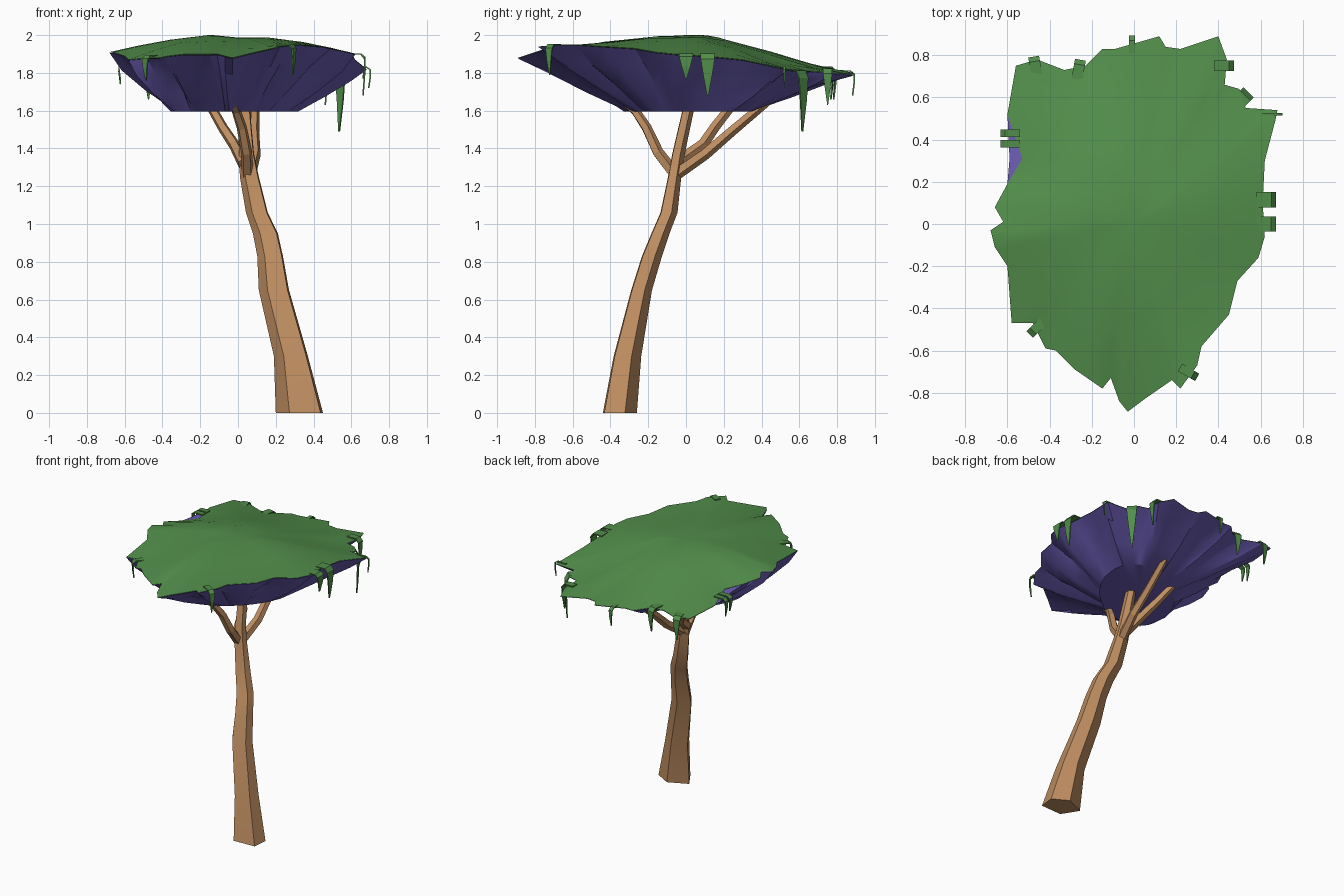
import bpy, bmesh, math
from mathutils import Vector

if "Cube" in bpy.data.objects:
    bpy.data.objects.remove(bpy.data.objects["Cube"])


def material(name, rgb):
    m = bpy.data.materials.new(name)
    m.use_nodes = True
    m.diffuse_color = (*rgb, 1)
    bsdf = m.node_tree.nodes["Principled BSDF"]
    bsdf.inputs["Base Color"].default_value = (*rgb, 1)
    bsdf.inputs["Roughness"].default_value = 0.9
    return m


bark = material("brown bark", (0.52, 0.27, 0.12))
leaf = material("leaf green", (0.085, 0.27, 0.07))
under = material("purple underside", (0.15, 0.11, 0.46))


def loft(name, rings, mat, smooth=None):
    """Join equal rings of points with quads and close both ends."""
    bm = bmesh.new()
    loops = [[bm.verts.new(p) for p in ring] for ring in rings]
    n = len(loops[0])
    for a, b in zip(loops, loops[1:]):
        for i in range(n):
            j = (i + 1) % n
            bm.faces.new((a[i], a[j], b[j], b[i]))
    for ring in (loops[0], loops[-1]):
        centre = sum((v.co for v in ring), Vector()) / n
        hub = bm.verts.new(centre)
        for i in range(n):
            bm.faces.new((ring[i], ring[(i + 1) % n], hub))
    bmesh.ops.recalc_face_normals(bm, faces=bm.faces)
    mesh = bpy.data.meshes.new(name)
    bm.to_mesh(mesh)
    bm.free()
    mesh.materials.append(mat)
    obj = bpy.data.objects.new(name, mesh)
    bpy.context.collection.objects.link(obj)
    if smooth:
        bpy.ops.object.select_all(action='DESELECT')
        obj.select_set(True)
        bpy.context.view_layer.objects.active = obj
        bpy.ops.object.shade_smooth_by_angle(angle=math.radians(smooth))
    return obj


def tangents(pts):
    last = len(pts) - 1
    return [(pts[min(k + 1, last)] - pts[max(k - 1, 0)]).normalized()
            for k in range(len(pts))]


# Trunk: uneven pentagon following a leaning path (x, y, z, half width, half depth)
section = [(-1, .3), (-.42, -1), (.9, -.92), (1, .3), (.1, 1)]
trunk = [(.325, -.35, 0, .125, .09), (.28, -.31, .3, .09, .073),
         (.19, -.235, .65, .08, .055), (.17, -.18, .83, .068, .053),
         (.145, -.135, .95, .066, .048), (.1, -.09, 1.06, .058, .045),
         (.06, -.06, 1.25, .05, .035), (.045, -.04, 1.37, .04, .033),
         (.03, .02, 1.64, .03, .03)]
loft("trunk", [[(x + a * w, y + b * d, z) for a, b in section]
               for x, y, z, w, d in trunk], bark, 20)


def branch(name, path, sides=5):
    pts = [Vector(p) for p in path]
    rings = []
    for k, (p, t) in enumerate(zip(pts, tangents(pts))):
        u = t.cross(Vector((0.3, 1, 0))).normalized()
        v = t.cross(u)
        r = .034 - .003 * k
        rings.append([p + r * (math.cos(a) * u + math.sin(a) * v)
                      for a in (math.tau * i / sides for i in range(sides))])
    loft(name, rings, bark)


branch("front_branch", [(.05, -.05, 1.25), (.045, -.15, 1.38), (.02, -.21, 1.51),
                        (-.01, -.27, 1.6), (-.025, -.35, 1.66)])
branch("right_branch", [(.03, -.05, 1.32), (-.02, .09, 1.42),
                        (-.08, .15, 1.51), (-.16, .26, 1.65)])
branch("back_branch", [(.06, -.06, 1.26), (.09, .1, 1.37),
                       (.085, .24, 1.49), (.09, .43, 1.65)])

# Ragged canopy rim
rim = [Vector(p) for p in (
    (.68, .54, 1.82), (.67, .49, 1.83), (.62, .3, 1.87), (.61, .1, 1.89),
    (.62, -.06, 1.9), (.59, -.16, 1.91), (.49, -.27, 1.93), (.45, -.43, 1.94),
    (.32, -.58, 1.95), (.3, -.67, 1.95), (.22, -.78, 1.94), (.18, -.74, 1.93),
    (.05, -.83, 1.9), (-.03, -.89, 1.88), (-.07, -.84, 1.89), (-.11, -.73, 1.9),
    (-.15, -.78, 1.9), (-.28, -.69, 1.9), (-.37, -.6, 1.89), (-.42, -.59, 1.88),
    (-.48, -.47, 1.88), (-.58, -.47, 1.87), (-.6, -.2, 1.89), (-.66, -.11, 1.91),
    (-.68, -.03, 1.91), (-.62, .01, 1.91), (-.66, .08, 1.9), (-.6, .19, 1.88),
    (-.59, .31, 1.87), (-.6, .52, 1.85), (-.56, .75, 1.83), (-.46, .78, 1.82),
    (-.33, .73, 1.82), (-.23, .75, 1.82), (-.15, .83, 1.81), (-.09, .83, 1.81),
    (.12, .89, 1.8), (.15, .84, 1.8), (.22, .83, 1.8), (.4, .89, 1.79),
    (.44, .78, 1.8), (.43, .66, 1.81), (.5, .64, 1.81), (.53, .55, 1.82))]


def oval(p, major, minor, turn):
    """Point of a turned ellipse in the direction of p."""
    a = math.atan2(p.y, p.x)
    r = 1 / math.hypot(math.cos(a - turn) / major, math.sin(a - turn) / minor)
    return Vector((r * math.cos(a), r * math.sin(a), 0))


def crown_point(p, s):
    q = (p * s).lerp(oval(p, .8, .62, math.pi / 2) * s, 1 - s)
    crest = 2.005 - .06 * abs(q.x + .1) - (.2 * max(0, q.y - .1) + .06 * max(0, -q.y))
    q.z = crest + (p.z - crest) * s ** 3
    return q


def wall_point(p, i, t):
    foot = oval(p, .41, .25, math.pi / 4) + Vector((-.02, .01, 1.6))
    q = p.lerp(foot, t)
    pleat = 1 + .09 * math.sin(i * 1.9) * math.sin(math.pi * t)
    return Vector((q.x * pleat, q.y * pleat, q.z))


# Pleated bowl with a flat floor
drop = Vector((0, 0, .004))
bowl = [[wall_point(p, i, t) - drop for i, p in enumerate(rim)]
        for t in (0, .3, .65, 1)]
loft("canopy_underside", bowl, under, 30)

# Green crown, with one notch on the right edge that bares the bowl
edge = [p.copy() for p in rim]
edge[28].x += .06
lip = [p - drop * .6 for p in edge]
loft("leaf_crown", [lip] + [[crown_point(p, s) for p in edge]
                            for s in (1, .8, .55, .25)], leaf, 35)

# Flat hanging vines that bend over the rim: x, y, top, tip, half width, facing
vines = [(.52, .6, 1.81, 1.49, .034, 45), (.44, .75, 1.82, 1.63, .024, 0),
         (.64, 0, 1.9, 1.77, .036, 0), (.64, .115, 1.9, 1.68, .037, 0),
         (.27, -.71, 1.95, 1.79, .02, -30), (-.47, -.5, 1.89, 1.76, .022, 225),
         (-.6, .38, 1.87, 1.76, .018, 180), (-.6, .43, 1.87, 1.74, .018, 180),
         (-.47, .76, 1.83, 1.66, .026, 100), (-.26, .745, 1.83, 1.66, .026, 80),
         (-.01, .86, 1.81, 1.68, .014, 90), (.67, .52, 1.83, 1.72, .006, 0)]
for x, y, top, tip, w, facing in vines:
    a = math.radians(facing)
    out = Vector((math.cos(a), math.sin(a), 0))
    side = Vector((-out.y, out.x, 0))
    pts = [Vector((x, y, top - (top - tip) * f)) + out * k
           for k, f in ((-.06, 0), (.01, 0), (.03, .12), (.03, .5), (.022, 1))]
    rings = []
    for p, t, s in zip(pts, tangents(pts), (1, 1, 1, .65, .1)):
        thick = side.cross(t) * .004
        span = side * w * s
        rings.append([p + span + thick, p - span + thick,
                      p - span - thick, p + span - thick])
    loft("hanging_vine", rings, leaf)
